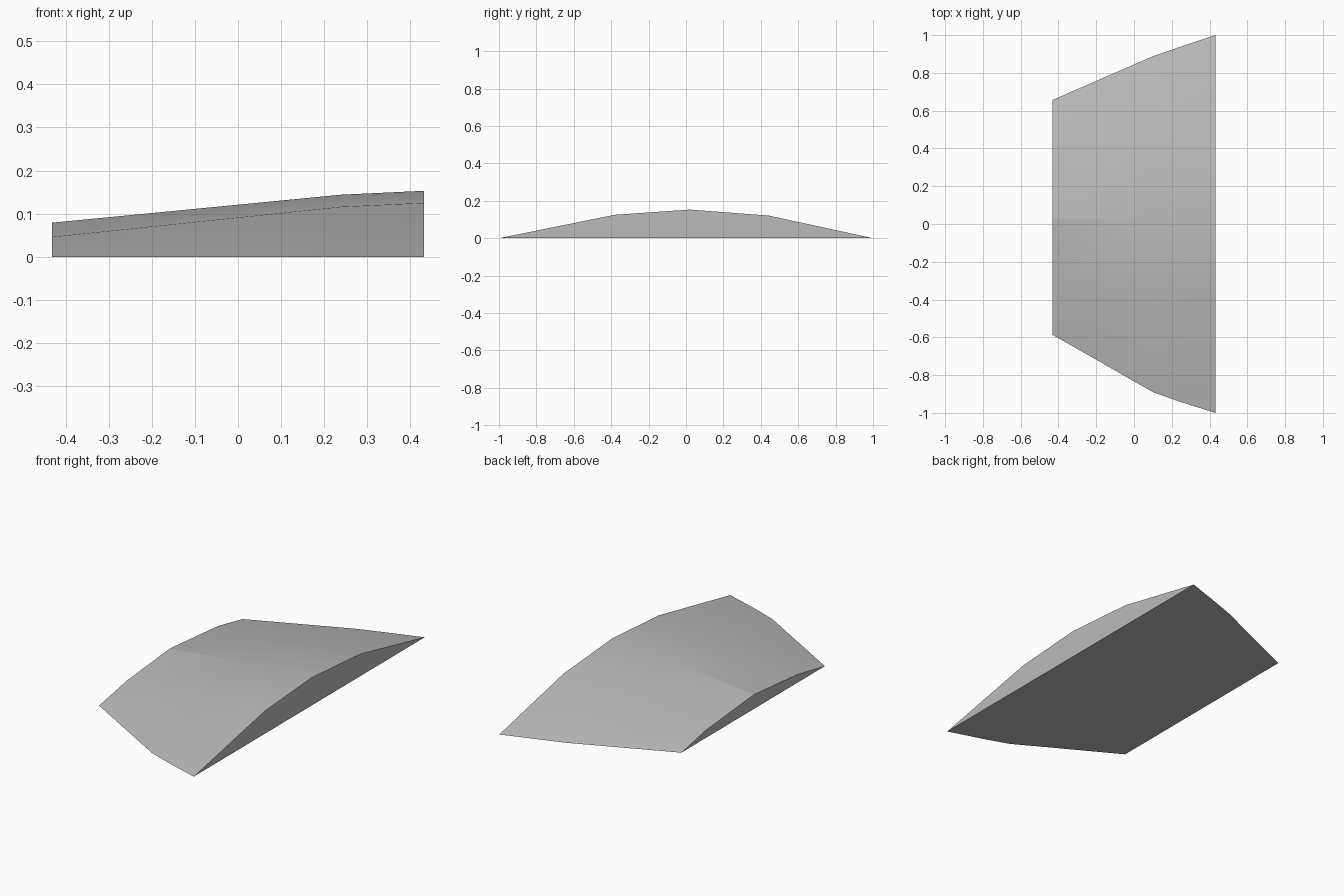
import bpy
import bmesh

default_cube = bpy.data.objects.get("Cube")
if default_cube:
    bpy.data.objects.remove(default_cube, do_unlink=True)


def make_material(name, colour):
    material = bpy.data.materials.new(name)
    material.use_nodes = True
    material.diffuse_color = colour
    material.node_tree.nodes["Principled BSDF"].inputs["Base Color"].default_value = colour
    return material


# Stations along x, shared by every rail of the curved wedge
stations = (-0.432, 0.10, 0.24, 0.432)


def ridge(y_start, y_end, z_start, z_break, z_end):
    """Rail with a straight plan line and a height that bends at the third station."""
    first, bend, last = stations[0], stations[2], stations[-1]
    points = []
    for x in stations:
        y = y_start + (y_end - y_start) * (x - first) / (last - first)
        if x <= bend:
            z = z_start + (z_break - z_start) * (x - first) / (bend - first)
        else:
            z = z_break + (z_end - z_break) * (x - bend) / (last - bend)
        points.append((x, y, z))
    return points


def base_edge(widths):
    """Rail lying on the ground."""
    return [(x, y, 0) for x, y in zip(stations, widths)]


# Rails from the front rim over the crest to the back rim
rails = [
    base_edge((-0.586, -0.89, -0.94, -1.0)),
    ridge(-0.342, -0.383, 0.046, 0.116, 0.125),
    ridge(0.03, 0.02, 0.079, 0.144, 0.153),
    ridge(0.45, 0.443, 0.042, 0.110, 0.121),
    base_edge((0.656, 0.888, 0.936, 1.0)),
]

bm = bmesh.new()
grid = [[bm.verts.new(point) for point in rail] for rail in rails]

# Curved upper skin
for low, high in zip(grid, grid[1:]):
    for i in range(len(stations) - 1):
        bm.faces.new((low[i], low[i + 1], high[i + 1], high[i]))

# Flat end walls and underside
bm.faces.new([rail[0] for rail in grid])
bm.faces.new([rail[-1] for rail in reversed(grid)])
bm.faces.new(list(reversed(grid[0])) + grid[-1])
bmesh.ops.recalc_face_normals(bm, faces=bm.faces)

# Crest crease that fades out towards the wide end
crest = grid[2]
bm.edges.get((crest[0], crest[1])).smooth = False

mesh = bpy.data.meshes.new("curved_wedge")
bm.to_mesh(mesh)
bm.free()
wedge = bpy.data.objects.new("curved_wedge", mesh)
bpy.context.collection.objects.link(wedge)
mesh.materials.append(make_material("plain grey", (0.5, 0.5, 0.5, 1)))

bpy.ops.object.select_all(action="DESELECT")
wedge.select_set(True)
bpy.context.view_layer.objects.active = wedge
bpy.ops.object.shade_smooth_by_angle(angle=0.6, keep_sharp_edges=True)
